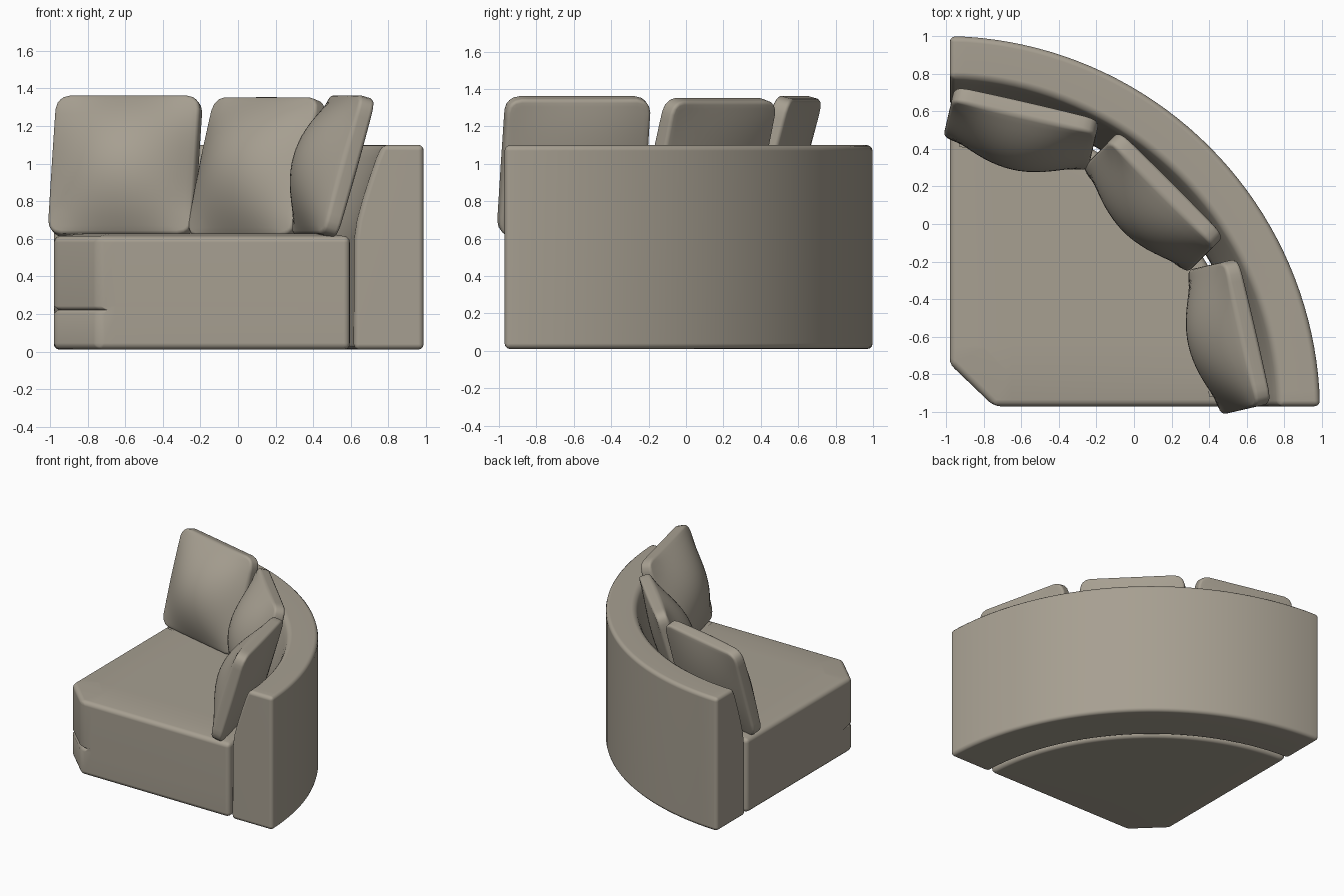
import bpy, bmesh, math
from mathutils import Vector

cube = bpy.data.objects.get("Cube")
if cube:
    bpy.data.objects.remove(cube, do_unlink=True)

# One upholstery colour
COLOUR = (0.385, 0.348, 0.284, 1.0)
fabric = bpy.data.materials.new("taupe_fabric")
fabric.use_nodes = True
fabric.diffuse_color = COLOUR
bsdf = next(n for n in fabric.node_tree.nodes if n.type == 'BSDF_PRINCIPLED')
bsdf.inputs["Base Color"].default_value = COLOUR

CENTRE = Vector((-1.02, -1.01))   # centre of the sofa's arc
FRONT, SIDE = -0.97, -0.98        # flat ends of the arc
SEGMENTS = 40


def on_arc(radius, i):
    """Point on the arc; the two end points are snapped to the flat ends."""
    a = math.radians(1.5 + 87 * i / SEGMENTS)
    x = CENTRE.x + radius * math.cos(a)
    y = CENTRE.y + radius * math.sin(a)
    if i == 0:
        y = FRONT
    if i == SEGMENTS:
        x = SIDE
    return x, y


def sharp_edges(bm, degrees):
    return [e for e in bm.edges if e.calc_face_angle(0) > math.radians(degrees)]


def finish(bm, name, bevel_width=0):
    """Turn a bmesh into a smooth-shaded upholstered object."""
    bmesh.ops.recalc_face_normals(bm, faces=bm.faces)
    mesh = bpy.data.meshes.new(name)
    bm.to_mesh(mesh)
    bm.free()
    mesh.materials.append(fabric)
    obj = bpy.data.objects.new(name, mesh)
    bpy.context.collection.objects.link(obj)
    bpy.ops.object.select_all(action='DESELECT')
    obj.select_set(True)
    bpy.context.view_layer.objects.active = obj
    bpy.ops.object.shade_smooth_by_angle(angle=math.radians(100))
    if bevel_width:
        bevel = obj.modifiers.new("soft_edges", 'BEVEL')
        bevel.width = bevel_width
        bevel.segments = 3
        bevel.limit_method = 'ANGLE'
        bevel.angle_limit = math.radians(35)
    normals = obj.modifiers.new("weighted_normals", 'WEIGHTED_NORMAL')
    normals.keep_sharp = True
    return obj


# Curved backrest: a leaning profile swept round the arc
profile = [(2.01, 0.01), (2.01, 1.1), (1.79, 1.1), (1.758, 1.03), (1.72, 0.92),
           (1.685, 0.81), (1.655, 0.7), (1.64, 0.6), (1.637, 0.01)]
bm = bmesh.new()
rings = [[bm.verts.new((*on_arc(r, i), z)) for r, z in profile]
         for i in range(SEGMENTS + 1)]
for a, b in zip(rings, rings[1:]):
    for k in range(len(profile)):
        n = (k + 1) % len(profile)
        bm.faces.new((a[k], a[n], b[n], b[k]))
bm.faces.new(rings[0])
bm.faces.new(rings[-1])
finish(bm, "curved_backrest", 0.03)

# Seat: quarter-round block with a clipped corner
bm = bmesh.new()
outline = [(SIDE, -0.745), (-0.745, FRONT)]
outline += [on_arc(1.618, i) for i in range(SEGMENTS + 1)]
base = bm.faces.new([bm.verts.new((x, y, 0.01)) for x, y in outline])
lift = bmesh.ops.extrude_face_region(bm, geom=[base], use_keep_orig=True)
bmesh.ops.translate(bm, vec=(0, 0, 0.605),
                    verts=[v for v in lift["geom"] if isinstance(v, bmesh.types.BMVert)])
bmesh.ops.recalc_face_normals(bm, faces=bm.faces)
bmesh.ops.bevel(bm, geom=sharp_edges(bm, 30), offset=0.035, segments=3,
                profile=0.5, affect='EDGES', clamp_overlap=True)
# Slightly crowned top
bm.faces.ensure_lookup_table()
top = max(bm.faces, key=lambda f: f.calc_center_median().z + f.calc_area())
if top.normal.z < 0:
    top = max((f for f in bm.faces if f.normal.z > 0.9), key=lambda f: f.calc_area())
bmesh.ops.inset_region(bm, faces=[top], thickness=0.16, depth=0.014)
# Crease running round the clipped corner
cuts = [((0, 0, z), (0, 0, 1)) for z in (0.205, 0.222, 0.242)]
cuts += [((-0.65, 0, 0), (1, 0, 0)), ((0, -0.65, 0), (0, 1, 0))]
for co, no in cuts:
    bmesh.ops.bisect_plane(bm, geom=bm.verts[:] + bm.edges[:] + bm.faces[:],
                           plane_co=co, plane_no=no)
for v in bm.verts:
    if abs(v.co.z - 0.222) < 0.002:
        depth = 0.035 * min(1, max(0, (-1.62 - v.co.x - v.co.y) / 0.07))
        v.co += Vector((1, 1, 0)).normalized() * depth
finish(bm, "seat")

# Loose back cushions: rounded slabs puffed mostly to the front
HALF_W, HALF_H, HALF_T, ROUND = 0.395, 0.385, 0.042, 0.08


def cushion(name, location, yaw):
    bm = bmesh.new()
    bmesh.ops.create_cube(bm, size=2)
    long_edges = [e for e in bm.edges
                  if abs(e.verts[0].co.y - e.verts[1].co.y) < 0.1]
    bmesh.ops.subdivide_edges(bm, edges=long_edges, cuts=19, use_grid_fill=True)
    for v in bm.verts:
        u, side, w = v.co
        puff = (1 - u * u) * (1 - w * w)
        y = side * HALF_T + (0.05 if side > 0 else -0.17) * puff
        # Round the four corners of the outline
        x, z = u * HALF_W, w * HALF_H
        ix = max(ROUND - HALF_W, min(HALF_W - ROUND, x))
        iz = max(ROUND - HALF_H, min(HALF_H - ROUND, z))
        d = Vector((x - ix, z - iz))
        if d.length > 0:
            d = d.normalized() * max(abs(d.x), abs(d.y))
        v.co = (ix + d.x, y, iz + d.y)
    obj = finish(bm, name, 0.018)
    obj.location = location
    obj.rotation_euler = (math.radians(-16), 0, math.radians(yaw))


cushion("right_back_cushion", (-0.60, 0.505, 0.985), -13)
cushion("middle_back_cushion", (0.10, 0.115, 0.975), -45)
cushion("left_back_cushion", (0.505, -0.60, 0.985), -77)
